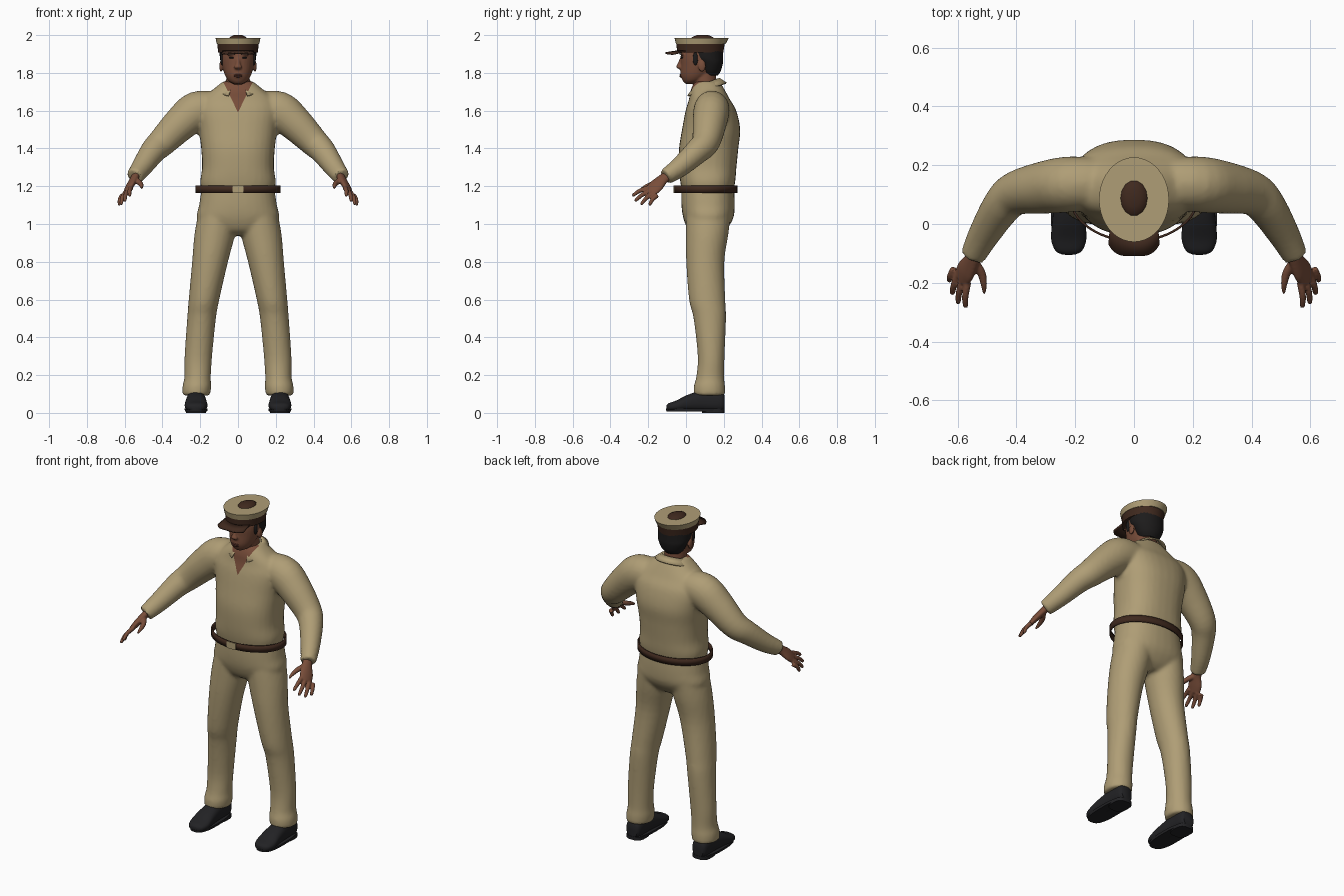
import bpy, bmesh, math
from mathutils import Vector, Matrix

cube = bpy.data.objects.get("Cube")
if cube:
    bpy.data.objects.remove(cube, do_unlink=True)


def material(name, r, g, b):
    m = bpy.data.materials.new(name)
    m.use_nodes = True
    m.diffuse_color = (r, g, b, 1)
    bsdf = m.node_tree.nodes["Principled BSDF"]
    bsdf.inputs["Base Color"].default_value = (r, g, b, 1)
    bsdf.inputs["Roughness"].default_value = 0.8
    return m


KHAKI = material("khaki cloth", 0.43, 0.34, 0.18)
BROWN = material("dark brown leather", 0.05, 0.022, 0.013)
SKIN = material("brown skin", 0.19, 0.075, 0.042)
LIP = material("lip", 0.12, 0.04, 0.027)
BLACK = material("black shoe", 0.016, 0.016, 0.018)
HAIR = material("black hair", 0.012, 0.011, 0.011)


def smooth_rows(rows, steps):
    """Catmull-Rom interpolation of section rows."""
    out = []
    for i in range(len(rows) - 1):
        p = [Vector(rows[min(max(i + k, 0), len(rows) - 1)]) for k in (-1, 0, 1, 2)]
        for s in range(steps):
            t = s / steps
            out.append(p[1] + (p[2] - p[0]) * (t / 2)
                       + (p[0] * 2 - p[1] * 5 + p[2] * 4 - p[3]) * (t * t / 2)
                       + (p[1] * 3 - p[0] - p[2] * 3 + p[3]) * (t ** 3 / 2))
    return out + [Vector(rows[-1])]


def loft(bm, rows, axis=None, side=(1, 0, 0), power=2, steps=4, seg=32, cap=True):
    """Skin rings given as x, y, z, half width, half depth."""
    rows = smooth_rows(rows, steps)
    rings = []
    for i, r in enumerate(rows):
        c = Vector(r[:3])
        a, b = rows[max(i - 1, 0)], rows[min(i + 1, len(rows) - 1)]
        t = Vector(axis) if axis else (Vector(b[:3]) - Vector(a[:3])).normalized()
        u = Vector(side)
        u = (u - t * u.dot(t)).normalized()
        v = t.cross(u)
        ring = []
        for k in range(seg):
            ang = math.tau * k / seg
            cs, sn = math.cos(ang), math.sin(ang)
            cu = math.copysign(abs(cs) ** (2 / power), cs) * r[3]
            sv = math.copysign(abs(sn) ** (2 / power), sn) * r[4]
            ring.append(bm.verts.new(c + u * cu + v * sv))
        rings.append(ring)
    for p, q in zip(rings, rings[1:]):
        for k in range(seg):
            n = (k + 1) % seg
            bm.faces.new((p[k], p[n], q[n], q[k]))
    if cap:
        bm.faces.new(rings[0][::-1])
        bm.faces.new(rings[-1])


def upright(bm, table, **kw):
    """Loft from rows of height, centre x, centre y, half width, half depth."""
    loft(bm, [(x, y, z, a, b) for z, x, y, a, b in table], axis=(0, 0, 1), **kw)


def strip(bm, first, second):
    """Ribbon of quads between two edges."""
    a = [bm.verts.new(p) for p in first]
    b = [bm.verts.new(p) for p in second]
    for i in range(len(a) - 1):
        bm.faces.new((a[i], a[i + 1], b[i + 1], b[i]))


def blob(bm, loc, size):
    m = Matrix.Translation(loc) @ Matrix.Diagonal((*size, 1))
    bmesh.ops.create_uvsphere(bm, u_segments=16, v_segments=10, radius=1, matrix=m)


def mirror(bm):
    geo = bmesh.ops.duplicate(bm, geom=bm.verts[:] + bm.edges[:] + bm.faces[:])["geom"]
    bmesh.ops.scale(bm, vec=(-1, 1, 1), verts=[g for g in geo if isinstance(g, bmesh.types.BMVert)])
    bmesh.ops.reverse_faces(bm, faces=[g for g in geo if isinstance(g, bmesh.types.BMFace)])


def finish(name, bm, mat, voxel=0, soften=4, thick=0):
    """Make the object; voxel fuses overlapping volumes into one skin."""
    bmesh.ops.recalc_face_normals(bm, faces=bm.faces[:])
    me = bpy.data.meshes.new(name)
    bm.to_mesh(me)
    bm.free()
    ob = bpy.data.objects.new(name, me)
    bpy.context.collection.objects.link(ob)
    if thick:
        mod = ob.modifiers.new("thickness", "SOLIDIFY")
        mod.thickness, mod.offset = thick, 0
    if voxel:
        mod = ob.modifiers.new("fuse", "REMESH")
        mod.mode, mod.voxel_size = "VOXEL", voxel
        mod = ob.modifiers.new("soften", "SMOOTH")
        mod.factor, mod.iterations = 0.5, soften
        bpy.context.view_layer.update()
        ev = ob.evaluated_get(bpy.context.evaluated_depsgraph_get())
        baked = bpy.data.meshes.new_from_object(ev)
        ob.modifiers.clear()
        ob.data = baked
    ob.data.materials.clear()
    ob.data.materials.append(mat)
    bpy.ops.object.select_all(action="DESELECT")
    ob.select_set(True)
    bpy.context.view_layer.objects.active = ob
    bpy.ops.object.shade_smooth_by_angle(angle=math.radians(45))
    return ob


# Shirt: sleeves mirrored, fused with the torso
bm = bmesh.new()
loft(bm, [(.11, .14, 1.615, .085, .085), (.215, .135, 1.6, .103, .095), (.30, .125, 1.535, .093, .09),
          (.40, .105, 1.435, .077, .075), (.45, .06, 1.385, .068, .066),
          (.51, -.035, 1.30, .055, .053), (.548, -.108, 1.25, .045, .042)], side=(1, 0, 1))
mirror(bm)
upright(bm, [(1.15, 0, .115, .185, .13), (1.22, 0, .115, .2, .145), (1.3, 0, .115, .19, .152),
             (1.4, 0, .12, .195, .157), (1.5, 0, .133, .207, .154), (1.6, 0, .132, .22, .134),
             (1.66, 0, .124, .195, .108), (1.71, 0, .115, .135, .09), (1.755, 0, .112, .08, .066)],
        power=2.4)
shirt = finish("shirt", bm, KHAKI, voxel=.011)

# Open neck: cut a V in the shirt front and colour it as skin
bm = bmesh.new()
bm.from_mesh(shirt.data)
for s in (1, -1):
    bmesh.ops.bisect_plane(bm, geom=bm.verts[:] + bm.edges[:] + bm.faces[:],
                           plane_co=(0, 0, 1.59), plane_no=(s, 0, -.48))
for f in bm.faces:
    c = f.calc_center_median()
    f.material_index = int(c.y < .09 and abs(c.x) < (c.z - 1.59) * .48)
bm.to_mesh(shirt.data)
bm.free()
shirt.data.materials.append(SKIN)

# Collar
bm = bmesh.new()
angles = [math.radians(-62 + 304 * i / 36) for i in range(37)]
strip(bm, [(.07 * math.cos(a), .105 + .07 * math.sin(a), 1.745 + .025 * math.sin(a)) for a in angles],
      [(.108 * math.cos(a), .105 + .108 * math.sin(a), 1.71 + .036 * math.sin(a)) for a in angles])
finish("collar", bm, KHAKI, thick=.008)

# Trousers: legs mirrored, fused with the hips
bm = bmesh.new()
upright(bm, [(1.08, .1, .12, .105, .12), (.95, .122, .112, .108, .113), (.8, .148, .102, .095, .101),
             (.6, .18, .112, .081, .096), (.5, .193, .126, .076, .086), (.3, .21, .133, .073, .071),
             (.19, .214, .128, .07, .074), (.14, .218, .124, .076, .083), (.092, .221, .124, .073, .083)])
mirror(bm)
upright(bm, [(1.19, 0, .115, .192, .14), (1.1, 0, .117, .206, .141), (1.03, 0, .118, .218, .132),
             (.97, 0, .112, .17, .1), (.94, 0, .112, .08, .06)], power=2.3)
finish("trousers", bm, KHAKI, voxel=.011)

# Belt and buckle
bm = bmesh.new()
upright(bm, [(1.165, 0, .105, .222, .163), (1.205, 0, .105, .222, .163)], steps=1, seg=48, cap=False)
finish("belt", bm, BROWN, thick=.008)
bm = bmesh.new()
bmesh.ops.create_cube(bm, size=1, matrix=Matrix.Translation((0, -.061, 1.185))
                      @ Matrix.Diagonal((.06, .009, .04, 1)))
finish("belt_buckle", bm, KHAKI)

# Shoes: upper, sole and heel
bm = bmesh.new()
loft(bm, [(.222, .203, .055, .034, .04), (.222, .18, .06, .047, .055), (.222, .09, .062, .05, .056),
          (.222, .01, .052, .056, .044), (.222, -.05, .037, .06, .029), (.222, -.09, .031, .046, .021),
          (.222, -.104, .028, .022, .012)], axis=(0, -1, 0), power=2.4)
upright(bm, [(.008, .222, .048, .059, .152), (.022, .222, .048, .061, .154)], power=2.8, steps=1)
upright(bm, [(0, .222, .145, .053, .06), (.02, .222, .145, .053, .06)], power=3, steps=1)
mirror(bm)
finish("shoes", bm, BLACK)

# Hands: palm, four fingers and thumb
bm = bmesh.new()
spread = (.055, .085, -.05)
loft(bm, [(.535, -.085, 1.265, .026, .022), (.552, -.125, 1.235, .031, .02),
          (.573, -.16, 1.2, .041, .018), (.588, -.187, 1.172, .036, .013)], side=spread)
base, knuckle = Vector((.566, -.198, 1.192)), Vector((.046, .046, -.04))
tips = [(.574, -.285, 1.15), (.6, -.272, 1.122), (.62, -.24, 1.104), (.63, -.195, 1.1)]
for i, tip in enumerate(tips):
    root, tip = base + knuckle * (i / 3), Vector(tip)
    mid = root.lerp(tip, .5) + Vector((.004, -.003, .005))
    loft(bm, [(*root, .013, .013), (*mid, .0115, .0115), (*root.lerp(tip, .92), .009, .009),
              (*tip, .004, .004)], side=spread, seg=12)
loft(bm, [(.548, -.125, 1.236, .016, .016), (.52, -.165, 1.218, .015, .014),
          (.511, -.205, 1.203, .011, .011), (.51, -.237, 1.188, .005, .005)], seg=12)
mirror(bm)
finish("hands", bm, SKIN, voxel=.0045, soften=3)

# Head with neck, nose, brow and ears fused
bm = bmesh.new()
upright(bm, [(1.742, 0, .022, .024, .026), (1.758, 0, .036, .05, .053), (1.79, 0, .052, .07, .08),
             (1.84, 0, .068, .084, .096), (1.89, 0, .078, .09, .106), (1.96, 0, .082, .084, .1)])
upright(bm, [(1.62, 0, .105, .056, .05), (1.71, 0, .102, .063, .06), (1.82, 0, .094, .061, .064)])
loft(bm, [(0, -.02, 1.882, .01, .01), (0, -.031, 1.85, .012, .013), (0, -.036, 1.83, .021, .015),
          (0, -.026, 1.818, .014, .008)], axis=(0, 0, -1))
blob(bm, (0, -.014, 1.786), (.027, .018, .017))
for s in (1, -1):
    blob(bm, (s * .09, .085, 1.835), (.009, .02, .03))
    blob(bm, (s * .034, -.019, 1.898), (.026, .012, .007))
finish("head", bm, SKIN, voxel=.005, soften=3)

# Lips
bm = bmesh.new()
for z in (1.789, 1.781):
    blob(bm, (0, -.029, z), (.023, .007, .0045))
finish("lips", bm, LIP)

# Eyes and brows
bm = bmesh.new()
blob(bm, (.034, -.022, 1.88), (.013, .006, .005))
blob(bm, (.036, -.028, 1.9), (.022, .006, .004))
mirror(bm)
finish("eyes_and_brows", bm, HAIR)

# Hair at the back and sides
bm = bmesh.new()
upright(bm, [(1.785, 0, .125, .05, .042), (1.81, 0, .126, .07, .058), (1.85, 0, .123, .088, .072),
             (1.88, 0, .108, .096, .088), (1.93, 0, .1, .097, .097)])
blob(bm, (.084, .05, 1.875), (.009, .014, .035))
blob(bm, (-.084, .05, 1.875), (.009, .014, .035))
finish("hair", bm, HAIR)

# Cap: band, crown, top patch and visor
bm = bmesh.new()
upright(bm, [(1.908, 0, .075, .105, .122), (1.954, 0, .077, .11, .128)], steps=1, seg=40)
finish("cap_band", bm, BROWN)
bm = bmesh.new()
upright(bm, [(1.952, 0, .078, .112, .131), (1.985, 0, .083, .119, .144)], steps=1, seg=40)
finish("cap_crown", bm, KHAKI)
bm = bmesh.new()
upright(bm, [(1.98, 0, .088, .048, .064), (1.99, 0, .088, .042, .055), (2, 0, .088, .022, .03)],
        steps=2, seg=14)
finish("cap_top_patch", bm, BROWN)
bm = bmesh.new()
ts = [i / 10 - 1 for i in range(21)]
strip(bm, [(.08 * t, -.042 + .045 * t * t, 1.916) for t in ts],
      [(.086 * t, -.109 + .04 * t ** 4, 1.905 - .006 * t * t) for t in ts])
finish("cap_visor", bm, BROWN, thick=.008)
